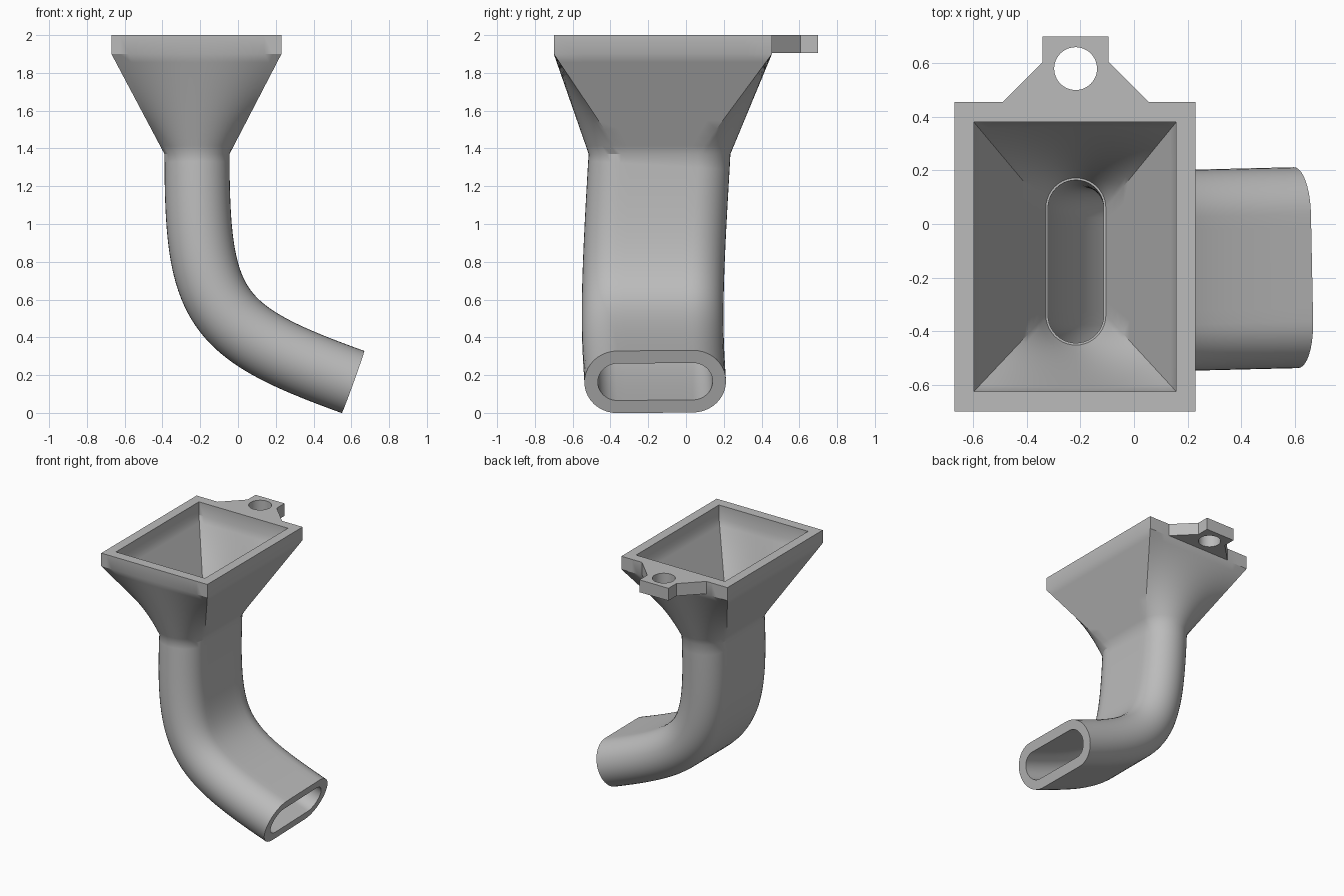
import bpy, bmesh, math
from mathutils import Vector

cube = bpy.data.objects.get("Cube")
if cube:
    bpy.data.objects.remove(cube, do_unlink=True)

grey = bpy.data.materials.new("plain grey")
grey.use_nodes = True
grey.diffuse_color = (0.5, 0.5, 0.5, 1)
grey.node_tree.nodes["Principled BSDF"].inputs["Base Color"].default_value = (0.5, 0.5, 0.5, 1)

ARC, SIDE = 20, 8          # steps per rounded end and per straight side
ROWS, BENDS = 12, 40       # steps down the funnel and along the spout
TOP, LIP, NECK = 2.0, 1.9, 1.37
RIM_CENTRE = Vector((-0.22, -0.1225, 0))
PATH = [Vector(p) for p in ((-0.217, -0.14, NECK), (-0.217, -0.19, 0.552),
                            (-0.133, -0.18, 0.432), (0.605, -0.163, 0.165))]


def half_turn(points):
    """Complete a cross-section by repeating its first half turned around."""
    return points + [(-x, -y) for x, y in points]


def slot(w, h):
    """Rounded slot of half width w and half length h."""
    s = h - w
    end = [(w * math.cos(math.pi * i / ARC), s + w * math.sin(math.pi * i / ARC))
           for i in range(ARC + 1)]
    return half_turn(end + [(-w, s - 2 * s * i / SIDE) for i in range(1, SIDE)])


def rectangle(w, h):
    """Rectangle with points matching those of a slot."""
    end = [(w - 2 * w * i / ARC, h) for i in range(ARC + 1)]
    return half_turn(end + [(-w, h - 2 * h * i / SIDE) for i in range(1, SIDE)])


def level(section, centre, z):
    return [Vector((centre.x + x, centre.y + y, z)) for x, y in section]


def funnel(w, h, slot_w, slot_h):
    """Straight lip, then straight-ruled walls down to the neck."""
    a = level(rectangle(w, h), RIM_CENTRE, LIP)
    b = level(slot(slot_w, slot_h), PATH[0], NECK)
    rows = [[p.lerp(q, i / ROWS) for p, q in zip(a, b)] for i in range(ROWS + 1)]
    return [level(rectangle(w, h), RIM_CENTRE, TOP)] + rows


def spout(w, h, w_end):
    """Slot swept along the bent path."""
    p0, p1, p2, p3 = PATH
    rings = []
    for i in range(BENDS + 1):
        t = i / BENDS
        u = 1 - t
        centre = u**3 * p0 + 3 * u * u * t * p1 + 3 * u * t * t * p2 + t**3 * p3
        along = u * u * (p1 - p0) + 2 * u * t * (p2 - p1) + t * t * (p3 - p2)
        if i == 0:
            along.y = 0
        along.normalize()
        side = Vector((0, 1, 0))
        side = (side - along * along.y).normalized()
        across = along.cross(side)
        rings.append([centre + across * x + side * y
                      for x, y in slot(w + (w_end - w) * t, h)])
    return rings


def finish(obj):
    bm = bmesh.new()
    bm.from_mesh(obj.data)
    bmesh.ops.recalc_face_normals(bm, faces=bm.faces)
    bm.to_mesh(obj.data)
    bm.free()
    obj.data.materials.clear()
    obj.data.materials.append(grey)
    bpy.ops.object.select_all(action='DESELECT')
    obj.select_set(True)
    bpy.context.view_layer.objects.active = obj
    bpy.ops.object.shade_smooth_by_angle(angle=math.radians(30))


# Hollow funnel and spout: down the outside, up the inside, closed at the rim
outside = funnel(0.45, 0.5775, 0.172, 0.375) + spout(0.172, 0.375, 0.175)[1:]
inside = funnel(0.3775, 0.5025, 0.112, 0.312) + spout(0.104, 0.304, 0.104)
rings = outside + inside[::-1]
bm = bmesh.new()
loops = [[bm.verts.new(p) for p in ring] for ring in rings]
for k, a in enumerate(loops):
    b = loops[(k + 1) % len(loops)]
    for i in range(len(a)):
        j = (i + 1) % len(a)
        bm.faces.new((a[i], a[j], b[j], b[i]))
mesh = bpy.data.meshes.new("funnel_and_spout")
bm.to_mesh(mesh)
bm.free()
body = bpy.data.objects.new("funnel_and_spout", mesh)
bpy.context.collection.objects.link(body)
finish(body)

# Hanging tab with a round hole behind the rim
half = [(0.273, 0.455), (0.123, 0.605), (0.123, 0.70)]
outline = half + [(-x, y) for x, y in reversed(half)]
hole = [(0.08 * math.cos(a * math.tau / 48), 0.58 + 0.08 * math.sin(a * math.tau / 48))
        for a in range(48)]
curve = bpy.data.curves.new("hanging_tab", 'CURVE')
curve.dimensions = '2D'
curve.fill_mode = 'BOTH'
curve.extrude = 0.0475
for points in (outline, hole):
    spline = curve.splines.new('POLY')
    spline.points.add(len(points) - 1)
    for point, (x, y) in zip(spline.points, points):
        point.co = (x - 0.218, y, 0, 1)
    spline.use_cyclic_u = True
tab = bpy.data.objects.new("hanging_tab", curve)
tab.location.z = TOP - curve.extrude
bpy.context.collection.objects.link(tab)
bpy.ops.object.select_all(action='DESELECT')
tab.select_set(True)
bpy.context.view_layer.objects.active = tab
bpy.ops.object.convert(target='MESH')
tab = bpy.context.view_layer.objects.active
bm = bmesh.new()
bm.from_mesh(tab.data)
bmesh.ops.remove_doubles(bm, verts=bm.verts, dist=0.0001)
bm.to_mesh(tab.data)
bm.free()
finish(tab)
